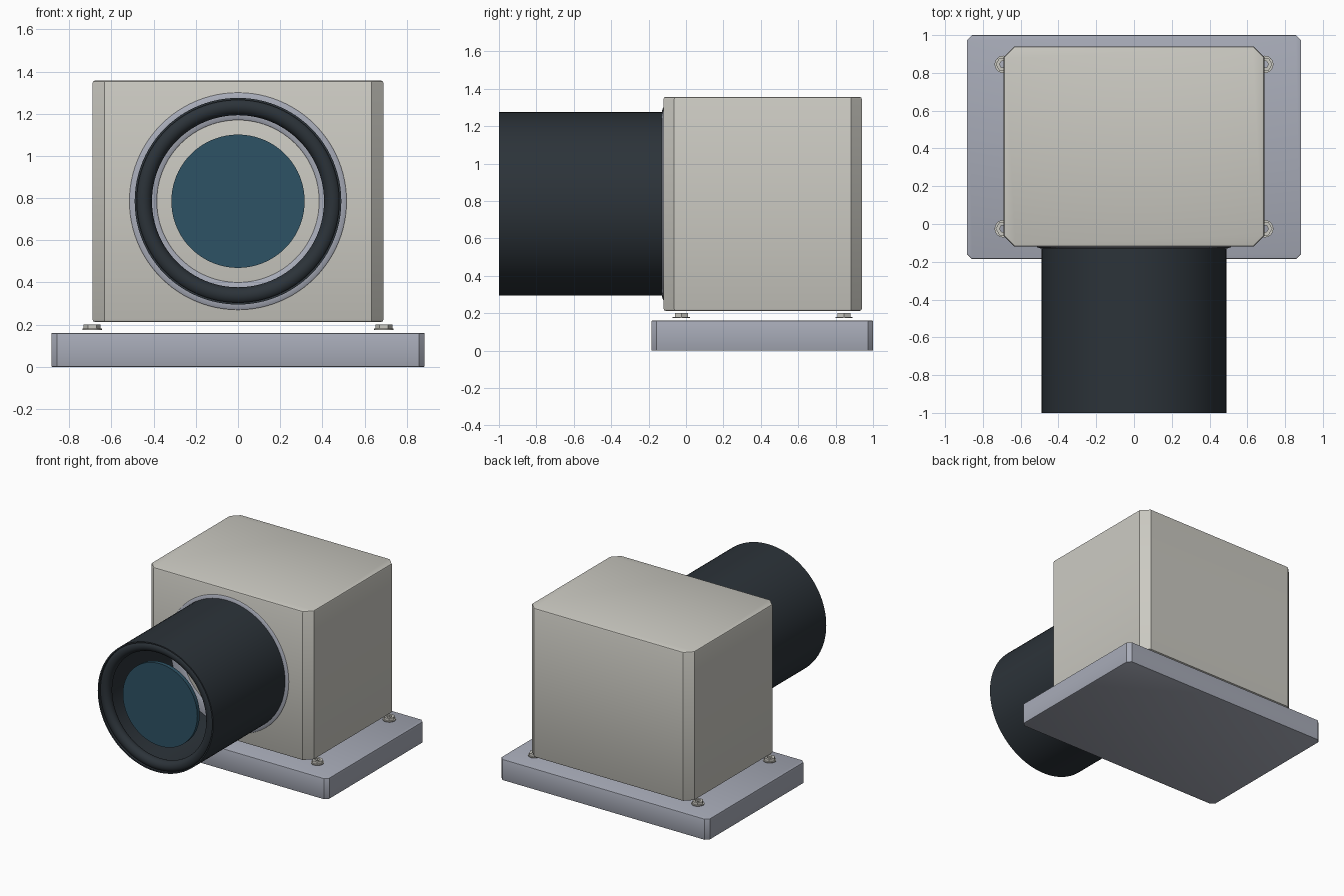
import bpy, bmesh, math
from mathutils import Matrix

cube = bpy.data.objects.get("Cube")
if cube:
    bpy.data.objects.remove(cube, do_unlink=True)


def material(name, rgb):
    m = bpy.data.materials.new(name)
    m.use_nodes = True
    m.diffuse_color = (*rgb, 1)
    m.node_tree.nodes["Principled BSDF"].inputs["Base Color"].default_value = (*rgb, 1)
    return m


BEIGE = material("warm grey paint", (0.60, 0.59, 0.54))
STEEL = material("blue grey metal", (0.39, 0.41, 0.48))
BLACK = material("dark slate", (0.025, 0.033, 0.041))
GLASS = material("deep blue glass", (0.027, 0.085, 0.13))
AXIS_Z = 0.785  # height of the lens axis


def finish(name, bm, mat):
    bmesh.ops.recalc_face_normals(bm, faces=bm.faces[:])
    mesh = bpy.data.meshes.new(name)
    bm.to_mesh(mesh)
    bm.free()
    mesh.materials.append(mat)
    ob = bpy.data.objects.new(name, mesh)
    bpy.context.collection.objects.link(ob)
    bpy.ops.object.select_all(action="DESELECT")
    ob.select_set(True)
    bpy.context.view_layer.objects.active = ob
    bpy.ops.object.shade_smooth_by_angle(angle=math.radians(30))
    return ob


def chamfered_block(name, half_x, y0, y1, z0, z1, corner, rim, mat):
    """Box with wide upright chamfers and a finer rim around top and bottom."""
    bm = bmesh.new()
    size = Matrix.Diagonal((2 * half_x, y1 - y0, z1 - z0, 1))
    place = Matrix.Translation((0, (y0 + y1) / 2, (z0 + z1) / 2))
    bmesh.ops.create_cube(bm, size=1, matrix=place @ size)

    def upright(e):
        return abs(e.verts[0].co.z - e.verts[1].co.z) > 0.01

    bmesh.ops.bevel(bm, geom=[e for e in bm.edges if upright(e)],
                    offset=corner, offset_type="OFFSET", segments=1, affect="EDGES")
    bmesh.ops.bevel(bm, geom=[e for e in bm.edges if not upright(e)],
                    offset=rim, offset_type="OFFSET", segments=2, profile=0.5, affect="EDGES")
    return finish(name, bm, mat)


def revolve(name, profile, mat, steps=96, matrix=Matrix()):
    """Spin a closed (radius, height) outline about local z."""
    bm = bmesh.new()
    rings = []
    for i in range(steps):
        a = 2 * math.pi * i / steps
        rings.append([bm.verts.new((r * math.cos(a), r * math.sin(a), h)) for r, h in profile])
    n = len(profile)
    for i in range(steps):
        a, b = rings[i], rings[(i + 1) % steps]
        for j in range(n):
            k = (j + 1) % n
            bm.faces.new((a[j], b[j], b[k], a[k]))
    bm.transform(matrix)
    return finish(name, bm, mat)


def oval(radius, height, rx, rz, n=24):
    return [(radius + rx * math.cos(2 * math.pi * i / n),
             height + rz * math.sin(2 * math.pi * i / n)) for i in range(n)]


# Base plate and housing
chamfered_block("base_plate", 0.885, -0.185, 1.0, 0.0, 0.16, 0.027, 0.004, STEEL)
chamfered_block("housing", 0.69, -0.12, 0.94, 0.212, 1.357, 0.057, 0.012, BEIGE)

# Lens parts: local z runs forward along -y
forward = Matrix.Translation((0, 0, AXIS_Z)) @ Matrix.Rotation(math.pi / 2, 4, "X")
revolve("lens_barrel", [(0.49, 0.12), (0.49, 1.0), (0.48, 1.0), (0.48, 0.12)],
        BLACK, matrix=forward)
revolve("front_ring", oval(0.449, 0.955, 0.041, 0.041), BLACK, matrix=forward)
revolve("mounting_flange", oval(0.45, 0.12, 0.065, 0.012), STEEL, matrix=forward)

# Glass disc
bm = bmesh.new()
bmesh.ops.create_cone(bm, cap_ends=True, segments=96, radius1=0.316, radius2=0.316,
                      depth=0.03, matrix=forward @ Matrix.Translation((0, 0, 0.93)))
finish("lens_glass", bm, GLASS)

# Corner nuts with washers
for side, x in (("left", 0.692), ("right", -0.692)):
    for end, y in (("front", -0.025), ("back", 0.845)):
        at = Matrix.Translation((x, y, 0.175))
        revolve(f"{end}_{side}_washer", [(0.022, 0), (0.046, 0), (0.046, 0.006), (0.022, 0.006)],
                BEIGE, 24, at)
        revolve(f"{end}_{side}_nut", [(0.02, 0.006), (0.04, 0.006), (0.04, 0.026), (0.02, 0.026)],
                BEIGE, 6, at)
